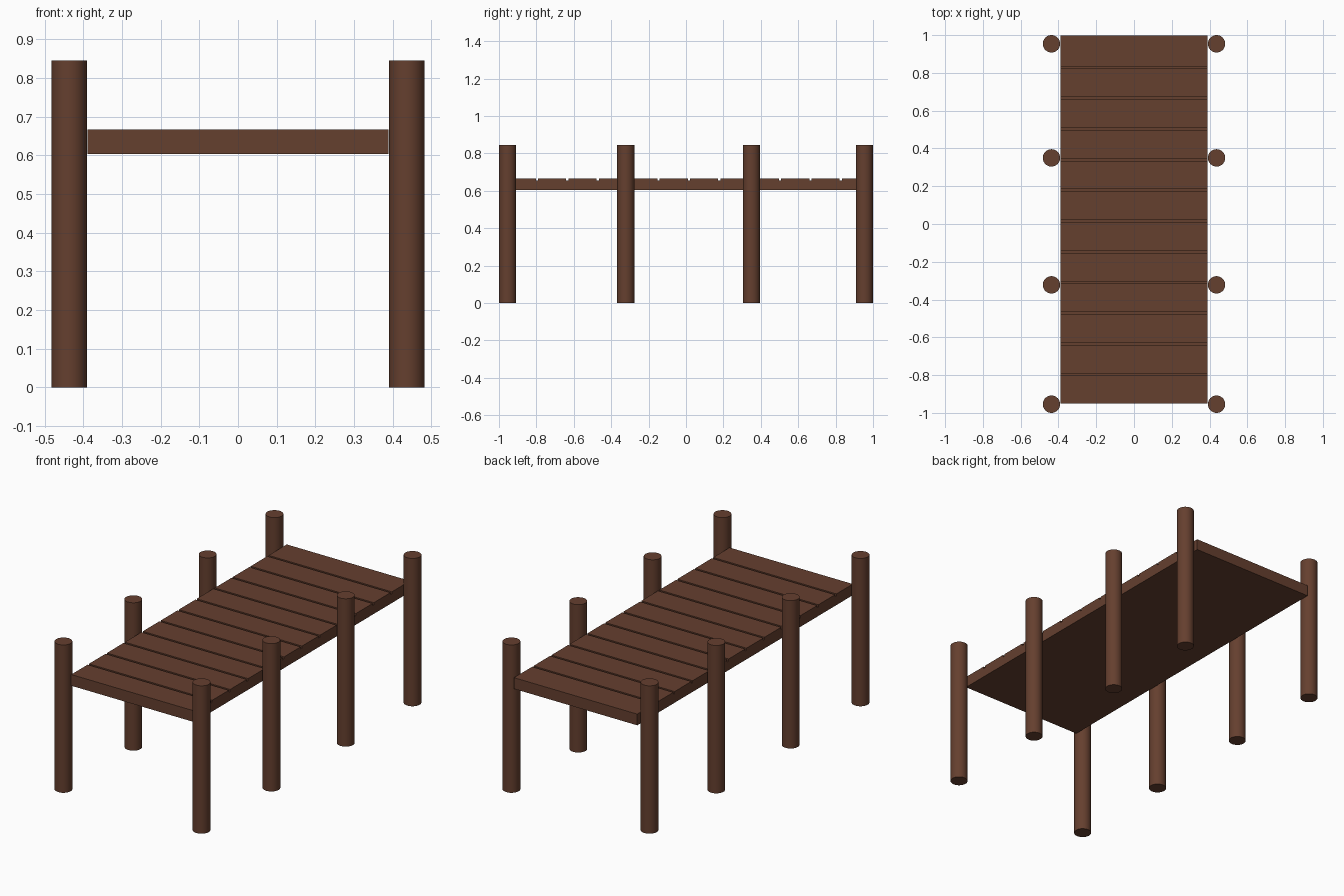
import bpy, bmesh

if "Cube" in bpy.data.objects:
    bpy.data.objects.remove(bpy.data.objects["Cube"])

wood = bpy.data.materials.new("dark_wood")
wood.diffuse_color = (0.13, 0.05, 0.028, 1)
wood.use_nodes = True
wood.node_tree.nodes["Principled BSDF"].inputs["Base Color"].default_value = wood.diffuse_color

# Deck: side profile with plank grooves, extruded across x
HALF_W, Z0, Z1 = 0.39, 0.603, 0.667
Y0, Y1 = -0.951, 0.998
PITCH, FIRST, GROOVE, DEPTH = 0.1625, -0.797, 0.012, 0.012

profile = [(Y1, Z0), (Y0, Z0), (Y0, Z1)]
for i in range(11):
    y = FIRST + i * PITCH
    a, b = y - GROOVE / 2, y + GROOVE / 2
    profile += [(a, Z1), (a, Z1 - DEPTH), (b, Z1 - DEPTH), (b, Z1)]
profile.append((Y1, Z1))

bm = bmesh.new()
face = bm.faces.new([bm.verts.new((-HALF_W, y, z)) for y, z in profile])
ext = bmesh.ops.extrude_face_region(bm, geom=[face])
moved = [g for g in ext["geom"] if isinstance(g, bmesh.types.BMVert)]
bmesh.ops.translate(bm, verts=moved, vec=(2 * HALF_W, 0, 0))
bmesh.ops.recalc_face_normals(bm, faces=bm.faces)
mesh = bpy.data.meshes.new("plank_deck")
bm.to_mesh(mesh)
bm.free()
mesh.materials.append(wood)
bpy.context.collection.objects.link(bpy.data.objects.new("plank_deck", mesh))

# Round posts along both sides
POST_R, POST_H, POST_X = 0.046, 0.846, 0.437
for side, x in (("left", -POST_X), ("right", POST_X)):
    for i, y in enumerate((-0.954, -0.322, 0.35, 0.954)):
        bpy.ops.mesh.primitive_cylinder_add(vertices=32, radius=POST_R, depth=POST_H,
                                            location=(x, y, POST_H / 2))
        post = bpy.context.object
        post.name = f"{side}_post_{i + 1}"
        post.data.materials.append(wood)
        bpy.ops.object.shade_smooth_by_angle()
